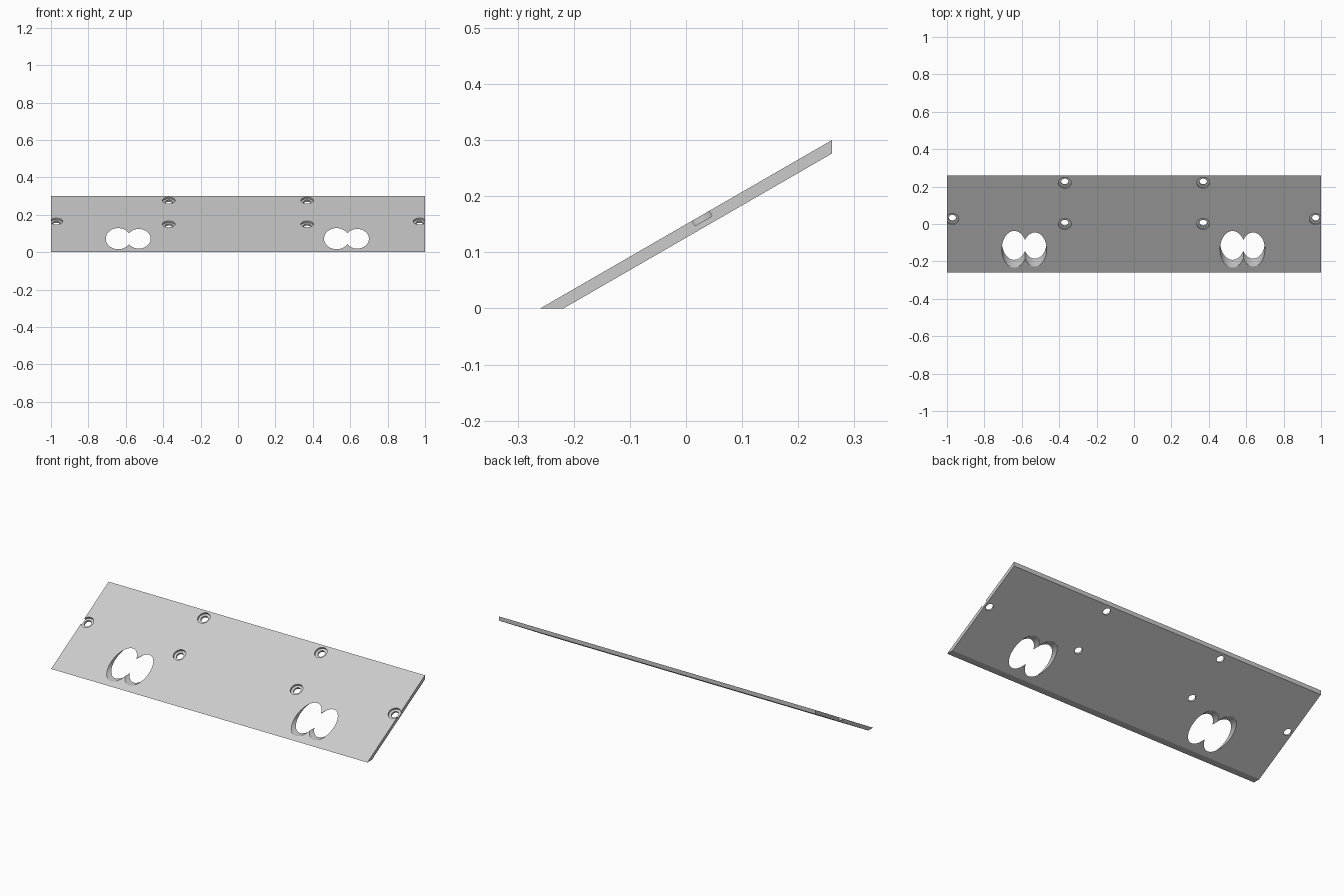
import bpy, bmesh, math
from mathutils import Matrix, Vector

cube = bpy.data.objects.get("Cube")
if cube:
    bpy.data.objects.remove(cube, do_unlink=True)

TILT = math.radians(30)
HALF_Y, HEIGHT, DROP = 0.26, 0.30, 0.024

grey = bpy.data.materials.new("light grey")
grey.use_nodes = True
grey.diffuse_color = (0.6, 0.6, 0.6, 1)
grey.node_tree.nodes["Principled BSDF"].inputs["Base Color"].default_value = (0.6, 0.6, 0.6, 1)


def surface_z(y):
    return (y + HALF_Y) * HEIGHT / (2 * HALF_Y)


def make_object(name, bm):
    bmesh.ops.recalc_face_normals(bm, faces=bm.faces)
    mesh = bpy.data.meshes.new(name)
    bm.to_mesh(mesh)
    bm.free()
    mesh.materials.append(grey)
    obj = bpy.data.objects.new(name, mesh)
    bpy.context.collection.objects.link(obj)
    return obj


# Sloping board: side profile extruded along x
bm = bmesh.new()
toe = -HALF_Y + DROP / math.tan(TILT)
profile = [(-HALF_Y, 0), (toe, 0), (HALF_Y, HEIGHT - DROP), (HALF_Y, HEIGHT)]
face = bm.faces.new([bm.verts.new((-1, y, z)) for y, z in profile])
side = bmesh.ops.extrude_face_region(bm, geom=[face])["geom"]
bmesh.ops.translate(bm, vec=(2, 0, 0),
                    verts=[v for v in side if isinstance(v, bmesh.types.BMVert)])
board = make_object("sloping_board", bm)


def cut(name, matrix, rx, ry, depth):
    """Subtract an elliptical cylinder, then remove the cutter."""
    bm = bmesh.new()
    bmesh.ops.create_cone(bm, cap_ends=True, segments=48, radius1=1, radius2=1, depth=1)
    bm.transform(matrix @ Matrix.Diagonal((rx, ry, depth, 1)))
    cutter = make_object(name, bm)
    cutter.hide_render = True
    mod = board.modifiers.new(name, "BOOLEAN")
    mod.operation, mod.solver, mod.object = "DIFFERENCE", "EXACT", cutter
    bpy.context.view_layer.objects.active = board
    bpy.ops.object.modifier_apply(modifier=name)
    bpy.data.objects.remove(cutter, do_unlink=True)


# Paired oval openings, bored horizontally
for shift in (0, 1.167):
    for x, z, rx, rz in ((-0.64, 0.072, 0.067, 0.0565), (-0.53, 0.0715, 0.063, 0.0525)):
        turn = Matrix.Rotation(math.pi / 2, 4, "X")
        cut("opening_cutter", Matrix.Translation((x + shift, 0, z)) @ turn, rx, rz, 1)

# Counterbored screw holes, square to the slope
for sign in (-1, 1):
    for x, y in ((0.37, 0.22), (0.37, 0.0), (0.971, 0.026)):
        place = Matrix.Translation(Vector((sign * x, y, surface_z(y)))) @ Matrix.Rotation(TILT, 4, "X")
        cut("recess_cutter", place, 0.034, 0.034, 0.021)
        cut("screw_cutter", place, 0.02, 0.02, 0.1)

# Smooth bores, sharp rims
bpy.ops.object.select_all(action="DESELECT")
board.select_set(True)
bpy.context.view_layer.objects.active = board
bpy.ops.object.shade_smooth_by_angle(angle=math.radians(25))
